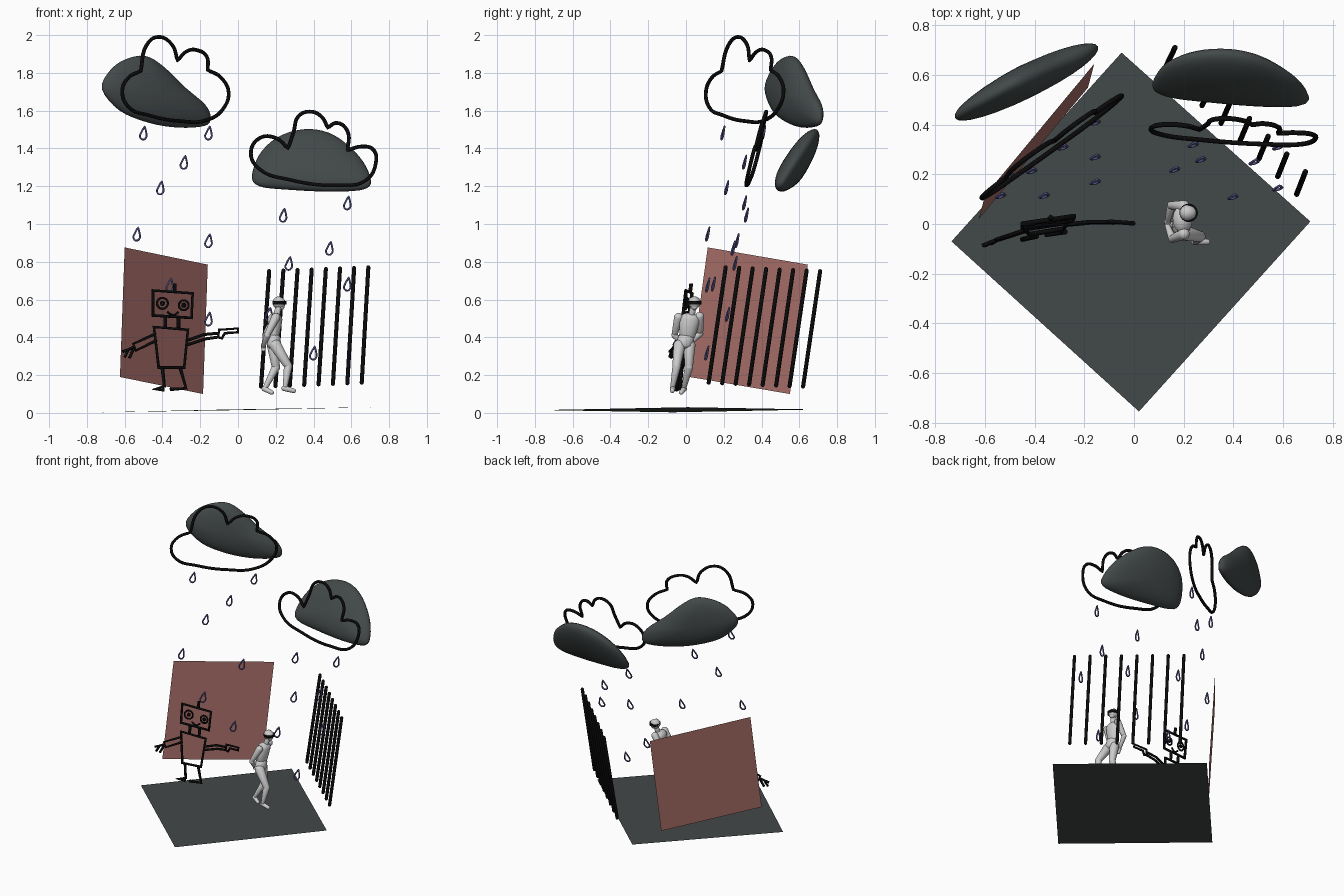
import bpy, bmesh, math
from mathutils import Vector as V

if "Cube" in bpy.data.objects:
    bpy.data.objects.remove(bpy.data.objects["Cube"])


def material(name, rgb):
    m = bpy.data.materials.new(name)
    m.diffuse_color = (*rgb, 1)
    m.use_nodes = True
    m.node_tree.nodes["Principled BSDF"].inputs["Base Color"].default_value = m.diffuse_color
    return m


BLACK = material("ink", (0.003, 0.003, 0.003))
SLATE = material("slate", (0.055, 0.065, 0.065))
RED = material("brick_red", (0.42, 0.17, 0.15))
BLUE = material("rain_blue", (0.09, 0.09, 0.25))


def finish(name, bm, mat=None, smooth=True):
    bmesh.ops.recalc_face_normals(bm, faces=bm.faces)
    for f in bm.faces:
        f.smooth = smooth
    me = bpy.data.meshes.new(name)
    bm.to_mesh(me)
    bm.free()
    ob = bpy.data.objects.new(name, me)
    bpy.context.collection.objects.link(ob)
    if mat:
        me.materials.append(mat)
    return ob


def quad(name, corners, mat):
    bm = bmesh.new()
    bm.faces.new([bm.verts.new(c) for c in corners])
    me = bpy.data.meshes.new(name)
    bm.normal_update()
    bm.to_mesh(me)
    bm.free()
    me.materials.append(mat)
    bpy.context.collection.objects.link(bpy.data.objects.new(name, me))


def capsule(bm, a, b, ra, rb, flat=(1, 1, 1), seg=16, rings=9):
    """Tapered round-ended limb from a to b."""
    a, b = V(a), V(b)
    q = (b - a).to_track_quat('Z', 'Y')
    for v in bmesh.ops.create_uvsphere(bm, u_segments=seg, v_segments=rings, radius=1)["verts"]:
        end, r = (b, rb) if v.co.z > 0 else (a, ra)
        d = q @ v.co * r
        v.co = end + V((d.x * flat[0], d.y * flat[1], d.z * flat[2]))


def tubes(name, strokes, radius, mat, smooth=False, cusps=()):
    """Strokes are (points, closed); swept with a round section."""
    cu = bpy.data.curves.new(name, 'CURVE')
    cu.dimensions = '3D'
    cu.bevel_depth, cu.bevel_resolution = radius, 2
    cu.resolution_u, cu.use_fill_caps = 6, True
    for pts, closed in strokes:
        sp = cu.splines.new('BEZIER' if smooth else 'POLY')
        target = sp.bezier_points if smooth else sp.points
        target.add(len(pts) - 1)
        for i, (p, c) in enumerate(zip(target, pts)):
            if smooth:
                p.co = c
                p.handle_left_type = p.handle_right_type = 'VECTOR' if i in cusps else 'AUTO'
            else:
                p.co = (*c, 1)
        sp.use_cyclic_u = closed
        sp.use_smooth = True
    cu.materials.append(mat)
    ob = bpy.data.objects.new(name, cu)
    bpy.context.collection.objects.link(ob)
    bpy.ops.object.select_all(action='DESELECT')
    ob.select_set(True)
    bpy.context.view_layer.objects.active = ob
    bpy.ops.object.convert(target='MESH')


def catmull(pts, steps=4):
    out, n = [], len(pts)
    for i in range(n):
        p = [V(pts[(i + k) % n]) for k in (-1, 0, 1, 2)]
        for s in range(steps):
            t = s / steps
            out.append(0.5 * (2 * p[1] + (p[2] - p[0]) * t
                       + (2 * p[0] - 5 * p[1] + 4 * p[2] - p[3]) * t * t
                       + (3 * p[1] - p[0] - 3 * p[2] + p[3]) * t ** 3))
    return out


def blob(name, profile, depth, y0, sx, sz):
    """Pillow whose xz outline is the profile, lying on a slanted plane."""
    pts = catmull(profile)
    c = sum(pts, V((0, 0))) / len(pts)
    nrm = V((-sx, 1, -sz)).normalized()
    bm = bmesh.new()

    def place(p, off):
        d = p - c
        return bm.verts.new(V((p.x, y0 + sx * d.x + sz * d.y, p.y)) + nrm * off)
    rings = []
    for i in range(1, 16):
        a = math.pi * (i / 16 - 0.5)
        rings.append([place(c + (p - c) * math.cos(a), depth * math.sin(a)) for p in pts])
    n = len(pts)
    for r, s in zip(rings, rings[1:]):
        for j in range(n):
            bm.faces.new((r[j], r[(j + 1) % n], s[(j + 1) % n], s[j]))
    for ring, off in ((rings[0], -depth), (rings[-1], depth)):
        pole = place(c, off)
        for j in range(n):
            bm.faces.new((ring[j], ring[(j + 1) % n], pole))
    finish(name, bm, SLATE)


# floor and wall sheets
quad("floor", [(-.735, -.07, .003), (.02, -.755, .015), (.71, .01, .03), (-.05, .69, .018)], SLATE)
quad("back_wall", [(-.625, .02, .19), (-.185, .55, .10), (-.16, .645, .785), (-.60, .115, .876)], RED)

# prison bars
bm = bmesh.new()
for i in range(8):
    t = i / 7
    capsule(bm, V((.122, .62, .14)).lerp(V((.655, .12, .16)), t),
            V((.165, .71, .75)).lerp(V((.69, .21, .77)), t), .011, .011, seg=12)
finish("bars", bm, BLACK)

# cloud bodies
blob("left_cloud", [(-.72, 1.715), (-.68, 1.81), (-.60, 1.87), (-.495, 1.89), (-.405, 1.84),
     (-.285, 1.725), (-.175, 1.63), (-.145, 1.56), (-.175, 1.52), (-.31, 1.51), (-.47, 1.535),
     (-.625, 1.60)], .065, .58, .53, .1)
blob("right_cloud", [(.075, 1.265), (.125, 1.385), (.235, 1.47), (.38, 1.50), (.515, 1.465),
     (.64, 1.36), (.70, 1.25), (.68, 1.19), (.51, 1.175), (.27, 1.185), (.105, 1.205)],
     .065, .58, -.06, .6)

# cloud outlines
left = [(-.515, 1.81), (-.585, 1.77), (-.613, 1.70), (-.58, 1.62), (-.47, 1.575), (-.31, 1.545),
        (-.165, 1.55), (-.075, 1.615), (-.05, 1.70), (-.09, 1.775), (-.16, 1.815), (-.165, 1.885),
        (-.215, 1.92), (-.27, 1.915), (-.32, 1.865), (-.35, 1.95), (-.425, 1.99), (-.485, 1.945)]
right = [(.265, 1.40), (.20, 1.455), (.115, 1.455), (.068, 1.375), (.115, 1.29), (.27, 1.235),
         (.525, 1.205), (.675, 1.23), (.73, 1.325), (.715, 1.395), (.655, 1.41), (.58, 1.39),
         (.58, 1.49), (.525, 1.535), (.475, 1.51), (.44, 1.57), (.38, 1.595), (.32, 1.57), (.295, 1.49)]
tubes("left_cloud_outline", [([(x, .115 + .73 * (x + .6) + .1 * (z - 1.7), z) for x, z in left], True)],
      .010, BLACK, True, (0, 10, 14))
tubes("right_cloud_outline", [([(x, .37 + .25 * (z - 1.38) - .04 * (x - .4), z) for x, z in right], True)],
      .010, BLACK, True, (0, 11, 14))

# raindrop outlines
drop = [(.006, .037), (-.013, .002), (-.019, -.018), (-.003, -.033), (.015, -.018), (.014, .004)]
spots = [(-.5, .195, 1.48), (-.155, .41, 1.48), (-.285, .31, 1.325), (-.41, .215, 1.19),
         (-.535, .115, .945), (-.155, .27, .91), (-.36, .115, .675), (-.155, .17, .495),
         (.24, .32, 1.045), (.58, .31, 1.11), (.485, .25, .87), (.27, .26, .79),
         (.58, .145, .68), (.40, .11, .315), (.165, .22, .52)]
tubes("raindrops", [([(x + u, y + .25 * u + .2 * w, z + w) for u, w in drop], True) for x, y, z in spots],
      .005, BLUE, True, (0,))


# robot line drawing, bent slightly around its middle
def on_sheet(pts):
    return [(x, .01 + .12 * (x + .3) - .4 * (x + .3) ** 2 + .12 * (z - .5), z) for x, z in pts]


def circle(cx, cz, r):
    return [(cx + r * math.cos(k * math.pi / 8), cz + r * math.sin(k * math.pi / 8)) for k in range(16)]


body = [([(-.45, .648), (-.24, .633), (-.246, .503), (-.45, .516)], True),
        ([(-.335, .64), (-.335, .685)], False),
        ([(-.385, .51), (-.385, .455)], False), ([(-.315, .505), (-.315, .45)], False),
        ([(-.445, .455), (-.265, .44), (-.285, .24), (-.42, .24)], True),
        ([(-.40, .235), (-.39, .14), (-.45, .125), (-.39, .122)], False),
        ([(-.305, .235), (-.275, .13), (-.36, .125)], False)]
arms = [([(-.435, .42), (-.555, .365), (-.54, .33), (-.43, .385)], False),
        ([(-.55, .35), (-.58, .335), (-.61, .325)], False),
        ([(-.58, .335), (-.60, .295)], False), ([(-.55, .345), (-.575, .29)], False),
        ([(-.265, .385), (-.18, .415), (-.10, .422)], False),
        ([(-.27, .36), (-.17, .392), (-.10, .402)], False),
        ([(-.10, .44), (0, .447), (0, .427), (-.07, .422), (-.085, .395), (-.105, .40)], True)]
face = [(circle(-.40, .58, .029), True), (circle(-.40, .58, .008), True),
        (circle(-.287, .57, .026), True), (circle(-.287, .57, .008), True),
        ([(-.375, .535), (-.355, .52), (-.335, .518), (-.315, .535)], False)]
for name, strokes, r in (("robot_body", body, .010), ("robot_arms_and_pistol", arms, .008),
                         ("robot_face", face, .006)):
    tubes(name, [(on_sheet(p), c) for p, c in strokes], r, BLACK)

# blindfolded mannequin
parts = {
    "head": [((.222, .045, .582), (.217, .045, .583), .030, .034)],
    "neck": [((.205, .03, .52), (.213, .038, .555), .018, .016)],
    "torso": [((.195, .018, .49), (.19, .008, .41), .058, .042, (.7, 1, .7)),
              ((.19, 0, .395), (.19, -.008, .365), .044, .048, (.8, 1, .6))],
    "legs": [((.20, -.035, .355), (.265, -.05, .25), .033, .022),
             ((.265, -.05, .245), (.25, -.07, .14), .023, .013),
             ((.245, -.07, .13), (.295, -.072, .117), .015, .012),
             ((.185, .018, .355), (.20, .015, .245), .033, .022),
             ((.20, .015, .24), (.145, -.01, .135), .023, .013),
             ((.14, -.01, .128), (.178, -.025, .108), .015, .012)],
    "arms": [((.20, .072, .51), (.15, .075, .425), .024, .016),
             ((.15, .075, .42), (.135, .012, .36), .017, .011),
             ((.20, -.04, .505), (.155, -.06, .415), .024, .016),
             ((.155, -.06, .41), (.135, -.008, .355), .017, .011),
             ((.135, .01, .355), (.135, .0, .335), .014, .011)],
}
for name, limbs in parts.items():
    bm = bmesh.new()
    for limb in limbs:
        capsule(bm, *limb)
        if name == "head":
            capsule(bm, (.22, .045, .58), (.228, .045, .562), .028, .018)
    finish("mannequin_" + name, bm)

# blindfold band
bm = bmesh.new()
bmesh.ops.create_cone(bm, cap_ends=True, segments=24, radius1=.036, radius2=.037, depth=.017)
bmesh.ops.translate(bm, verts=bm.verts, vec=(.22, .045, .583))
finish("blindfold", bm, BLACK, False)
